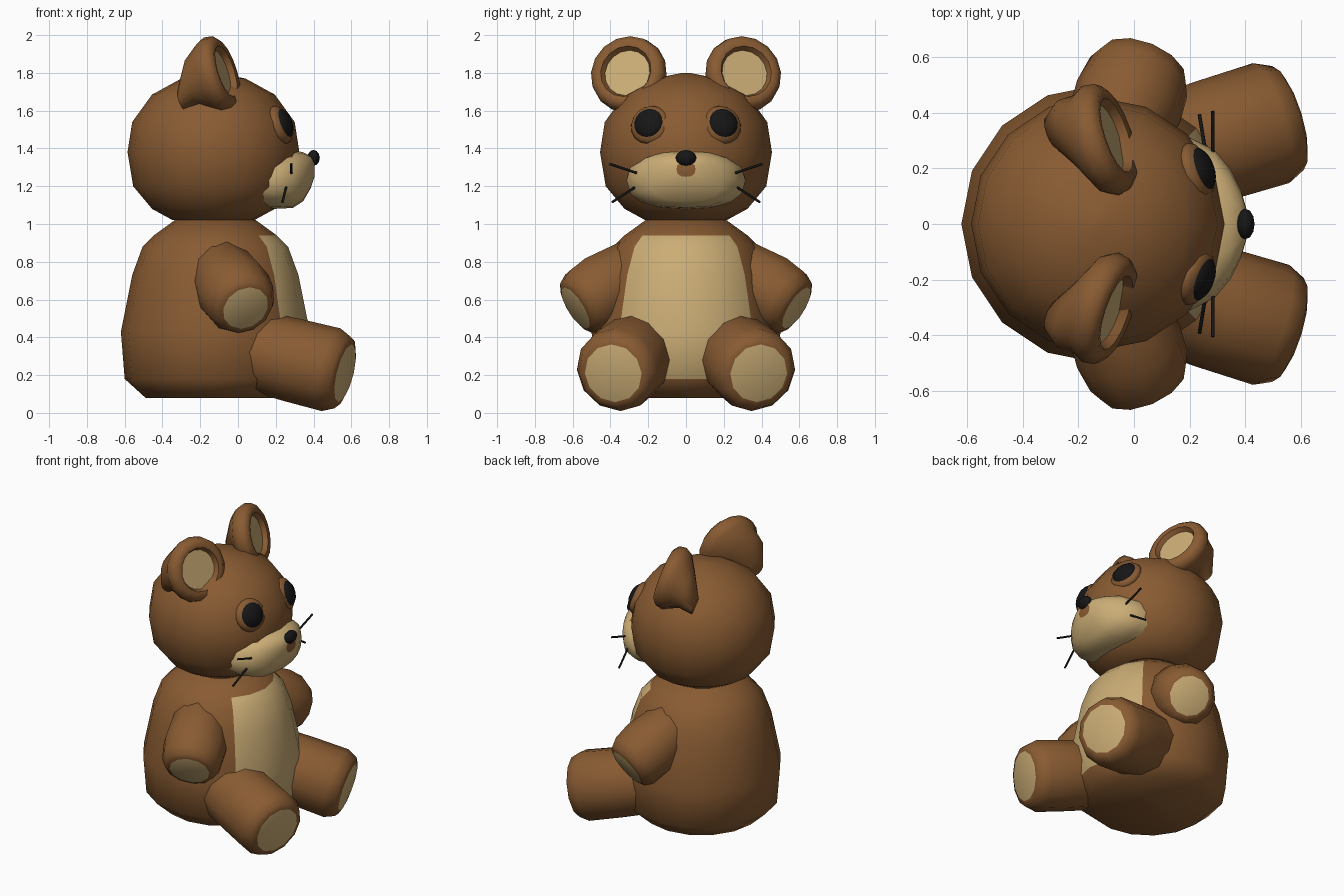
import bpy, bmesh
from math import sin, cos, pi, copysign
from mathutils import Vector

if "Cube" in bpy.data.objects:
    bpy.data.objects.remove(bpy.data.objects["Cube"])


def material(name, rgb):
    m = bpy.data.materials.new(name)
    m.diffuse_color = (*rgb, 1)
    m.use_nodes = True
    m.node_tree.nodes["Principled BSDF"].inputs["Base Color"].default_value = m.diffuse_color
    return m


BROWN = material("brown_fur", (0.25, 0.105, 0.032))
CREAM = material("cream_fur", (0.60, 0.42, 0.18))
BLACK = material("black", (0.008, 0.008, 0.008))


def finish(name, bm, mats, angle=50):
    bmesh.ops.recalc_face_normals(bm, faces=bm.faces)
    me = bpy.data.meshes.new(name)
    bm.to_mesh(me)
    bm.free()
    for m in mats:
        me.materials.append(m)
    ob = bpy.data.objects.new(name, me)
    bpy.context.collection.objects.link(ob)
    bpy.ops.object.select_all(action='DESELECT')
    ob.select_set(True)
    bpy.context.view_layer.objects.active = ob
    bpy.ops.object.shade_smooth_by_angle(angle=angle * pi / 180)
    return ob


def loft(rings, pick=None):
    """Skin a list of point rings and cap both ends; pick(band, segment) gives the material."""
    bm = bmesh.new()
    vs = [[bm.verts.new(p) for p in r] for r in rings]
    n = len(vs[0])
    for i in range(len(vs) - 1):
        for j in range(n):
            k = (j + 1) % n
            f = bm.faces.new((vs[i][j], vs[i][k], vs[i + 1][k], vs[i + 1][j]))
            if pick:
                f.material_index = pick(i, j)
    first = bm.faces.new(vs[0])
    bm.faces.new(vs[-1])
    if pick:
        first.material_index = pick(-1, 0)
    return bm


def circle(c, r, axis, n):
    """Ring of n points around an axis."""
    q = Vector(axis).to_track_quat('Z', 'Y')
    return [Vector(c) + q @ Vector((r * cos(2 * pi * j / n), r * sin(2 * pi * j / n), 0)) for j in range(n)]


def upright(cx, profile, n=16):
    return [[Vector((cx + r * cos(2 * pi * j / n), r * sin(2 * pi * j / n), z)) for j in range(n)]
            for r, z in profile]


def limb(name, side, centre, axis, profile, n=12, bands=()):
    """Round part along an axis, cream on its first cap; profile = (radius, depth)."""
    flip = Vector((1, side, 1))
    a = Vector(axis).normalized() * flip
    c = Vector(centre) * flip
    rings = [circle(c + a * d, r, a, n) for r, d in profile]
    return finish(name, loft(rings, lambda i, j: int(i == -1 or i in bands)), [BROWN, CREAM])


def ball(name, centre, size, mat, axis=(0, 0, 1), u=16, v=8):
    bm = bmesh.new()
    bmesh.ops.create_uvsphere(bm, u_segments=u, v_segments=v, radius=1)
    q = Vector(axis).to_track_quat('Z', 'Y')
    for p in bm.verts:
        p.co = Vector(centre) + q @ (p.co * Vector(size))
    return finish(name, bm, [mat], 60)


# Body with a cream belly on its four front segments
body = [(0.37, 0.08), (0.48, 0.18), (0.50, 0.43), (0.44, 0.73), (0.385, 0.88), (0.325, 0.94), (0.215, 1.02)]
finish("body", loft(upright(-0.12, body),
                    lambda i, j: int(1 <= i <= 4 and j in (0, 1, 14, 15))), [BROWN, CREAM])

# Head
head = [(0.215, 1.02), (0.325, 1.08), (0.425, 1.20), (0.455, 1.38), (0.43, 1.54),
        (0.325, 1.685), (0.17, 1.77), (0.02, 1.80)]
finish("head", loft(upright(-0.13, head)), [BROWN])

# Muzzle: rounded cross-sections from the face forward (x, half width, bottom, top)
sections = [(0.05, 0.30, 1.09, 1.37), (0.19, 0.315, 1.08, 1.38), (0.29, 0.265, 1.085, 1.39),
            (0.345, 0.20, 1.12, 1.38), (0.385, 0.12, 1.19, 1.36), (0.405, 0.05, 1.25, 1.33)]
rings = []
for x, w, lo, hi in sections:
    ring = []
    for j in range(16):
        s, c = sin(2 * pi * j / 16), cos(2 * pi * j / 16)
        ring.append(Vector((x, w * copysign(abs(c) ** 0.8, c),
                            (lo + hi) / 2 + (hi - lo) / 2 * copysign(abs(s) ** 0.8, s))))
    rings.append(ring)
finish("muzzle", loft(rings, lambda i, j: int(not (i in (0, 1) and 2 <= j <= 5))), [BROWN, CREAM])

# Nose
ball("nose", (0.40, 0, 1.35), (0.033, 0.055, 0.042), BLACK, u=12, v=6)

for side, tag in ((1, "left"), (-1, "right")):
    # Eyes: brown surround and black lens
    look = Vector((0.88, 0.32 * side, 0.34))
    eye = Vector((0.225, 0.19 * side, 1.525))
    ball("eye_surround_" + tag, eye, (0.107, 0.107, 0.045), BROWN, look)
    ball("eye_" + tag, eye + look * 0.015, (0.085, 0.085, 0.045), BLACK, look)

    # Ears: rim and cream inside, tapering back and down into the head
    flip = Vector((1, side, 1))
    n = Vector((0.9, 0.30, 0.29)).normalized()
    c = Vector((-0.09, 0.31, 1.80))
    parts = [(c, 0.125), (c + n * 0.03, 0.14), (c + n * 0.035, 0.17), (c + n * 0.01, 0.20),
             (c - n * 0.035, 0.207), (c - n * 0.075, 0.185),
             (Vector((-0.235, 0.325, 1.755)), 0.125), (Vector((-0.30, 0.33, 1.66)), 0.055)]
    rings = [circle(p * flip, r, n * flip, 16) for p, r in parts]
    finish("ear_" + tag, loft(rings, lambda i, j: int(i == -1)), [BROWN, CREAM])

    # Arms and legs with cream pads
    limb("arm_" + tag, side, (0.04, 0.585, 0.555), (0.33, 0.80, -0.50),
         [(0.127, 0), (0.16, -0.015), (0.188, -0.07), (0.20, -0.18), (0.175, -0.40), (0.12, -0.48)])
    limb("leg_" + tag, side, (0.567, 0.385, 0.21), (0.92, 0.28, -0.23),
         [(0.157, 0), (0.195, -0.015), (0.225, -0.08), (0.222, -0.30), (0.215, -0.48), (0.12, -0.55)])

    # Whiskers
    for name, p, q in (("upper_whisker_", (0.283, 0.26, 1.27), (0.283, 0.405, 1.318)),
                       ("lower_whisker_", (0.255, 0.27, 1.195), (0.235, 0.392, 1.115))):
        p, q = Vector(p) * flip, Vector(q) * flip
        finish(name + tag, loft([circle(e, 0.0065, q - p, 8) for e in (p, q)]), [BLACK])
